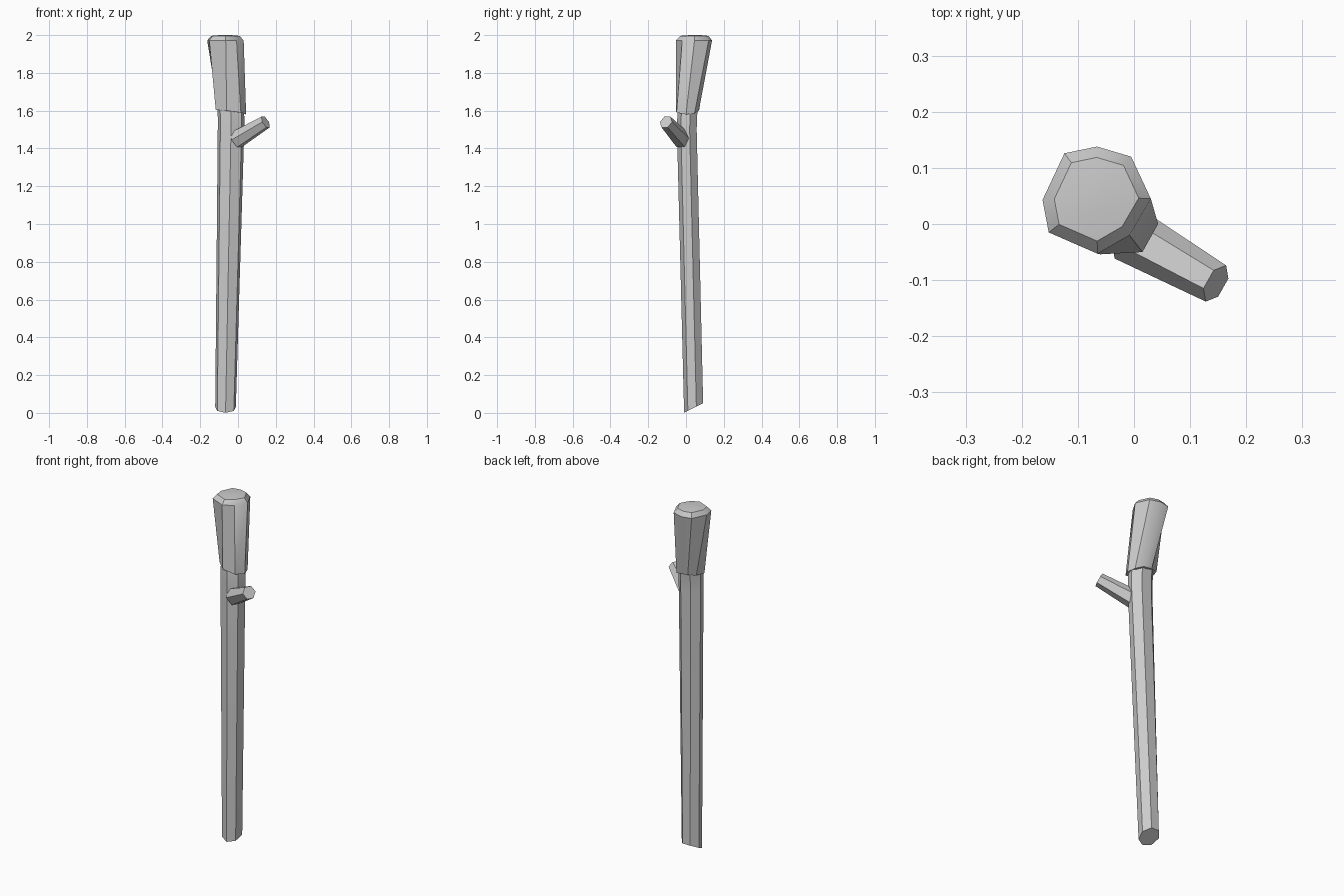
import bpy, bmesh, math
from mathutils import Vector

if "Cube" in bpy.data.objects:
    bpy.data.objects.remove(bpy.data.objects["Cube"])


def loft(name, rings, angle=38):
    """Skin a list of equal-length point rings and cap both ends."""
    bm = bmesh.new()
    rows = [[bm.verts.new(p) for p in ring] for ring in rings]
    n = len(rows[0])
    for a, b in zip(rows, rows[1:]):
        for i in range(n):
            j = (i + 1) % n
            bm.faces.new((a[i], a[j], b[j], b[i]))
    bm.faces.new(rows[0][::-1])
    bm.faces.new(rows[-1])
    bmesh.ops.recalc_face_normals(bm, faces=bm.faces)
    me = bpy.data.meshes.new(name)
    bm.to_mesh(me)
    bm.free()
    ob = bpy.data.objects.new(name, me)
    bpy.context.collection.objects.link(ob)
    bpy.ops.object.select_all(action='DESELECT')
    ob.select_set(True)
    bpy.context.view_layer.objects.active = ob
    bpy.ops.object.shade_smooth_by_angle(angle=math.radians(angle))
    return ob


def ring(cx, cy, z, rx, ry, n=7, tilt=0.0):
    """Horizontal ring; tilt raises it towards the back."""
    pts = []
    for i in range(n):
        a = -math.pi / 2 + math.tau * i / n
        dx, dy = rx * math.cos(a), ry * math.sin(a)
        pts.append(Vector((cx + dx, cy + dy, z + tilt * dy)))
    return pts


# Tapered wooden stick with a slanted foot, bending back near the top
loft("stick", [
    ring(-0.066, 0.043, 0.027, 0.056, 0.053, tilt=0.5),
    ring(-0.037, 0.007, 1.50, 0.072, 0.055),
    ring(-0.037, 0.009, 1.57, 0.072, 0.055),
    ring(-0.055, 0.032, 1.85, 0.065, 0.058),
])

# Flared eight-sided head with a low domed top
low = [(-0.118, 0.0), (-0.06, -0.054), (0.015, -0.05), (0.043, 0.0),
       (0.03, 0.045), (-0.01, 0.068), (-0.06, 0.07), (-0.105, 0.055)]
rim = [(-0.152, -0.015), (-0.065, -0.053), (-0.008, -0.02), (0.03, 0.045),
       (-0.005, 0.12), (-0.066, 0.138), (-0.124, 0.126), (-0.163, 0.043)]
low_z = [1.605, 1.60, 1.59, 1.58, 1.585, 1.60, 1.605, 1.61]
centre = Vector((-0.068, 0.05))


def shrink(s, z):
    return [(centre + (Vector(p) - centre) * s).to_3d() + Vector((0, 0, z))
            for p in rim]


loft("head", [
    [Vector((x, y, z)) for (x, y), z in zip(low, low_z)],
    shrink(1.0, 1.972),
    shrink(0.78, 1.996),
    shrink(0.3, 2.0),
])

# Short broken twig on the front right
start, tip = Vector((-0.01, -0.018, 1.445)), Vector((0.146, -0.106, 1.54))
q = (tip - start).to_track_quat('Z', 'Y')


def twig_ring(c, r, n=6):
    return [c + q @ Vector((r * math.cos(math.tau * i / n),
                            r * math.sin(math.tau * i / n), 0))
            for i in range(n)]


loft("twig", [twig_ring(start, 0.050), twig_ring(tip, 0.037)])
